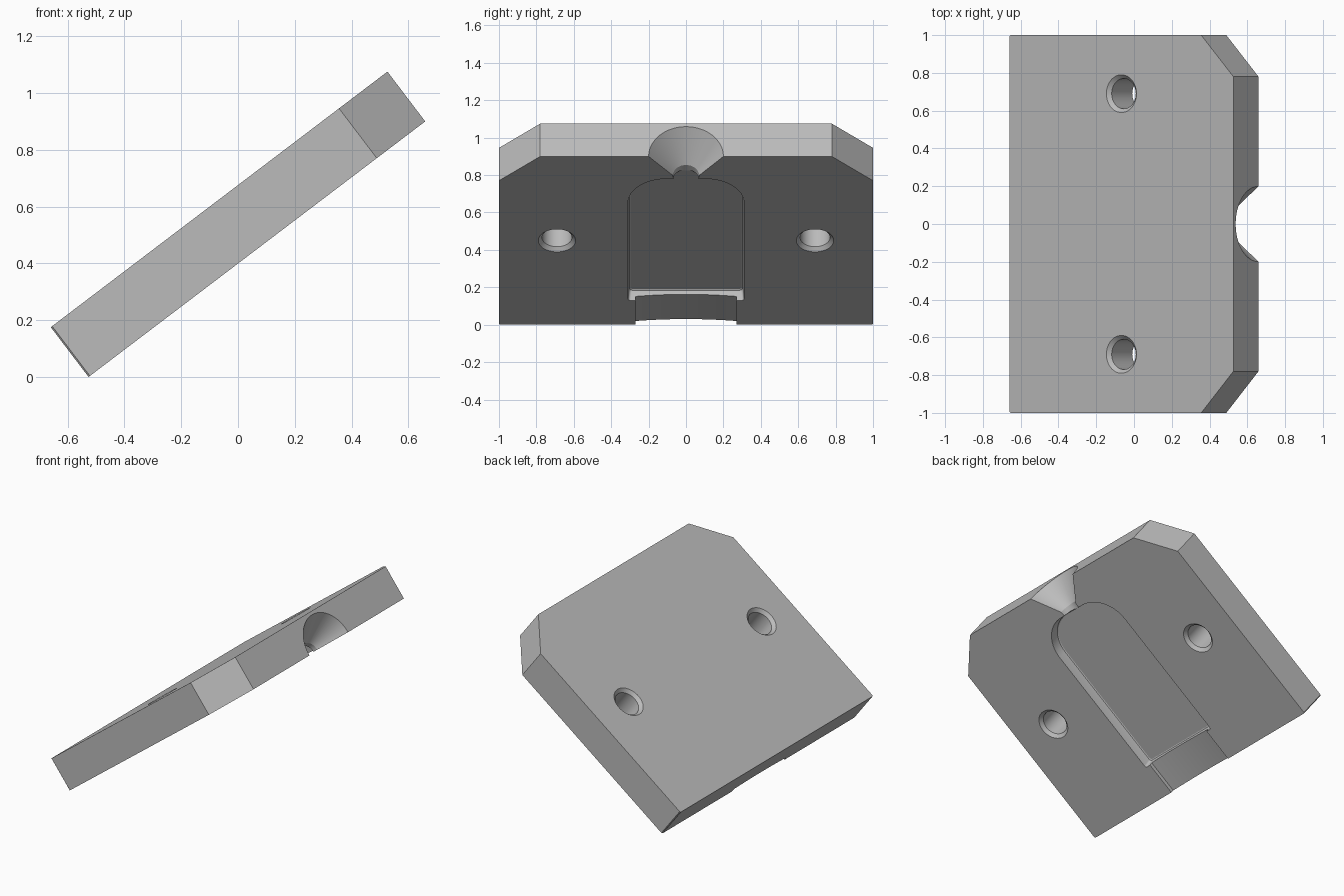
import bpy, bmesh
from math import sin, cos, pi, radians, sqrt

if "Cube" in bpy.data.objects:
    bpy.data.objects.remove(bpy.data.objects["Cube"])

# Plate frame: x along the slope, y across, z through the thickness (0 = mould face)
LENGTH, THICK, TILT = 1.488, 0.22, radians(37.2)

grey = bpy.data.materials.new("plain_grey")
grey.use_nodes = True
grey.diffuse_color = (0.5, 0.5, 0.5, 1)
grey.node_tree.nodes["Principled BSDF"].inputs["Base Color"].default_value = (0.5, 0.5, 0.5, 1)


def loft(name, rings):
    """Closed solid through a list of equal-length point rings."""
    bm = bmesh.new()
    loops = [[bm.verts.new(p) for p in ring] for ring in rings]
    n = len(loops[0])
    for a, b in zip(loops, loops[1:]):
        for i in range(n):
            j = (i + 1) % n
            bm.faces.new((a[i], a[j], b[j], b[i]))
    bm.faces.new(loops[0][::-1])
    bm.faces.new(loops[-1])
    bmesh.ops.recalc_face_normals(bm, faces=bm.faces)
    mesh = bpy.data.meshes.new(name)
    bm.to_mesh(mesh)
    bm.free()
    mesh.materials.append(grey)
    obj = bpy.data.objects.new(name, mesh)
    bpy.context.collection.objects.link(obj)
    return obj


def cut(target, cutter):
    cutter.hide_render = True
    bpy.context.view_layer.objects.active = target
    mod = target.modifiers.new("cut", "BOOLEAN")
    mod.operation, mod.solver, mod.object = "DIFFERENCE", "EXACT", cutter
    bpy.ops.object.modifier_apply(modifier=mod.name)
    bpy.data.objects.remove(cutter)


def arc(cx, cy, r, start, end, steps=16):
    angles = [radians(start + (end - start) * i / steps) for i in range(steps + 1)]
    return [(cx + r * cos(a), cy + r * sin(a)) for a in angles]


def circle(r, n=64):
    return [(r * cos(2 * pi * i / n), r * sin(2 * pi * i / n)) for i in range(n)]


# Plate with two large corner chamfers and a tiny one at the lower end
half = [(0, 0.994), (0.006, 1), (1.274, 1), (LENGTH, 0.78)]
outline = half + [(x, -y) for x, y in reversed(half)]
plate = loft("mould_plate", [[(x, y, z) for x, y in outline] for z in (0, THICK)])


# Round-topped cavity with drafted walls and a softened floor edge
def cavity_outline(o):
    w, low, r, c = 0.31 - o, 0.215 + o, 0.21 - o, 0.015
    side = arc(low + c, w - c, c, 180, 90, 6) + arc(1.08, 0.10, r, 90, 0)
    return side + [(x, -y) for x, y in reversed(side)]


layers = [(-0.05, 0), (0, 0), (0.052, 0.005), (0.062, 0.008), (0.066, 0.014)]
cut(plate, loft("cavity_cutter",
                [[(x, y, z) for x, y in cavity_outline(o)] for z, o in layers]))

# Shallow curved channel from the cavity to the lower edge
WIDTH, STEPS = 0.27, 24
ys = [WIDTH - 2 * WIDTH * i / STEPS for i in range(STEPS + 1)]
section = [(-WIDTH, -0.1), (WIDTH, -0.1)]
section += [(y, 0.025 + 0.013 * (1 - (y / WIDTH) ** 2)) for y in ys]
cut(plate, loft("channel_cutter",
                [[(x, y, z) for y, z in section] for x in (-0.1, 0.235)]))

# Pouring funnel: short neck, then a cone opening at the upper edge
funnel = [(1.27, 0.065), (1.32, 0.07), (LENGTH, 0.2), (1.6, 0.287)]
cut(plate, loft("funnel_cutter",
                [[(x, y, z) for y, z in circle(r)] for x, r in funnel]))

# Two through holes, chamfered on both faces
for side in (1, -1):
    steps = [(-0.02, 0.12), (0.02, 0.08), (THICK - 0.02, 0.08), (THICK + 0.02, 0.12)]
    cut(plate, loft("hole_cutter",
                    [[(LENGTH / 2 + a, side * 0.69 + b, z) for a, b in circle(r)]
                     for z, r in steps]))

# Smooth the curved walls, keep edges sharp, and tilt into place
plate.select_set(True)
bpy.context.view_layer.objects.active = plate
bpy.ops.object.shade_smooth_by_angle(angle=radians(25))
plate.rotation_euler = (0, -TILT, 0)
plate.location.x = (THICK * sin(TILT) - LENGTH * cos(TILT)) / 2
